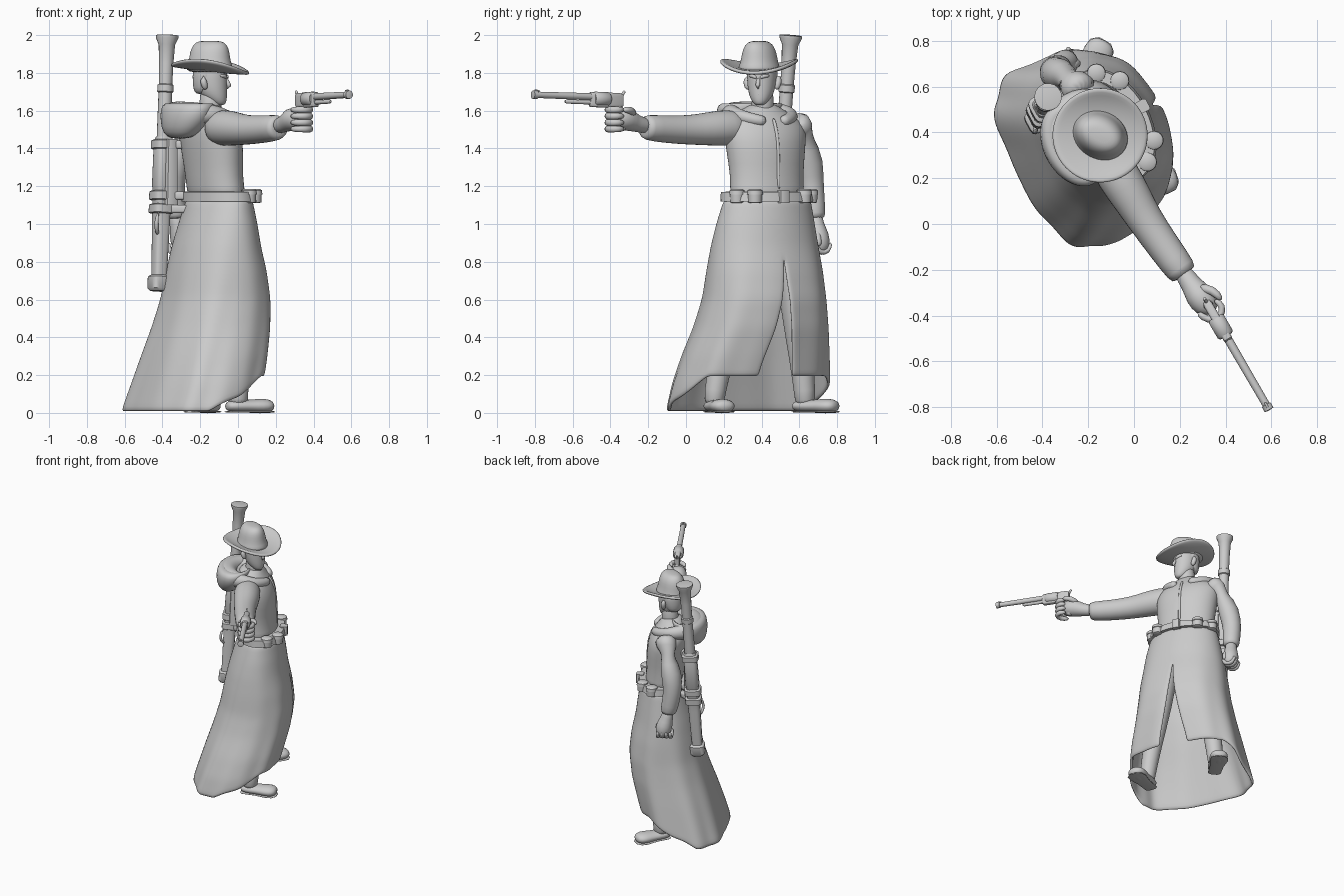
import bpy, bmesh, math
from math import sin, cos, pi, radians
from mathutils import Vector as V

if "Cube" in bpy.data.objects:
    bpy.data.objects.remove(bpy.data.objects["Cube"])

GREY = (0.6, 0.6, 0.6, 1)
mat = bpy.data.materials.new("Plain grey")
mat.use_nodes = True
mat.diffuse_color = GREY
mat.node_tree.nodes["Principled BSDF"].inputs["Base Color"].default_value = GREY


class Frame:
    """Local axes: s forward, t to the figure's left, z up."""
    def __init__(self, x, y, angle):
        self.o = V((x, y, 0))
        self.f = V((cos(angle), sin(angle), 0))
        self.l = V((-sin(angle), cos(angle), 0))

    def at(self, s, t, z):
        return self.o + self.f * s + self.l * t + V((0, 0, z))


body = Frame(-.14, .42, radians(28))
head = Frame(-.14, .40, radians(-12))


def finish(name, rings, soft=1, closed=True, caps=True, thick=0):
    """Skin a list of point rings into a shaded object."""
    bm = bmesh.new()
    vs = [[bm.verts.new(p) for p in ring] for ring in rings]
    n = len(vs[0])
    for a, b in zip(vs, vs[1:]):
        for i in range(n if closed else n - 1):
            j = (i + 1) % n
            bm.faces.new((a[i], a[j], b[j], b[i]))
    if caps:
        bm.faces.new(vs[0][::-1])
        bm.faces.new(vs[-1])
    bmesh.ops.remove_doubles(bm, verts=bm.verts, dist=.0005)
    bmesh.ops.recalc_face_normals(bm, faces=bm.faces)
    me = bpy.data.meshes.new(name)
    bm.to_mesh(me)
    bm.free()
    me.materials.append(mat)
    ob = bpy.data.objects.new(name, me)
    bpy.context.collection.objects.link(ob)
    bpy.ops.object.select_all(action='DESELECT')
    ob.select_set(True)
    bpy.context.view_layer.objects.active = ob
    if thick:
        m = ob.modifiers.new("thickness", 'SOLIDIFY')
        m.thickness, m.offset = thick, 0
    if soft:
        m = ob.modifiers.new("smooth", 'SUBSURF')
        m.levels = m.render_levels = soft
        bpy.ops.object.shade_smooth()
    else:
        bpy.ops.object.shade_smooth_by_angle(angle=radians(40))


def sp(v, power):
    return math.copysign(abs(v) ** (2 / power), v)


def tube(name, pts, soft=1, n=16, flat=1.0, power=2):
    """Loft along points (position, radius); flat scales the vertical radius."""
    ps = [V(p[:3]) for p in pts]
    rings = []
    for i, p in enumerate(ps):
        d = (ps[min(i + 1, len(ps) - 1)] - ps[max(i - 1, 0)]).normalized()
        ref = V((0, 0, 1)) if abs(d.z) < .9 else body.f
        u = d.cross(ref).normalized()
        w = u.cross(d)
        r = pts[i][3]
        rings.append([p + u * r * sp(cos(a), power) + w * r * flat * sp(sin(a), power)
                      for a in (2 * pi * (k + .5) / n for k in range(n))])
    finish(name, rings, soft)


def stack(name, frame, rows, soft=1, n=28):
    """Horizontal ellipses: z, s offset, t offset, depth, width."""
    finish(name, [[frame.at(s + a * cos(k * 2 * pi / n), t + b * sin(k * 2 * pi / n), z)
                   for k in range(n)] for z, s, t, a, b in rows], soft)


def lerp_rows(rows, z):
    for p, q in zip(rows, rows[1:]):
        if z >= q[0]:
            k = (z - p[0]) / (q[0] - p[0])
            return [a + (b - a) * k for a, b in zip(p, q)]
    return rows[-1]


# Upper body and neck
stack("coat_torso", body, [
    (1.08, .04, -.01, .14, .23), (1.2, .02, 0, .13, .205), (1.32, .01, 0, .138, .215),
    (1.44, 0, 0, .148, .232), (1.52, -.02, .01, .135, .235), (1.57, -.03, 0, .11, .18),
    (1.61, -.03, 0, .08, .11), (1.64, -.03, 0, .06, .06)])
tube("coat_placket", [(*body.at(s, 0, z), .009) for z, s in
     ((1.17, .153), (1.3, .146), (1.44, .143), (1.52, .115), (1.56, .09))])
tube("neck", [(*body.at(-.02, -.01, 1.55), .07), (*body.at(-.01, -.01, 1.64), .058),
              (*body.at(-.01, -.01, 1.74), .058)])

# Long flared skirt of the coat, split at the front
SKIRT = [(1.125, .04, -.01, .145, .24), (1, .03, -.015, .175, .268), (.88, .02, -.015, .2, .29),
         (.75, .02, -.015, .228, .308), (.6, .015, -.015, .25, .323), (.45, -.015, -.02, .263, .35),
         (.3, -.06, -.03, .268, .385), (.15, -.105, -.035, .27, .413), (0, -.145, -.03, .275, .432)]
rings = []
for i in range(25):
    ring = []
    for k in range(97):
        u = k / 96 * 2 - 1
        front = cos(pi - pi * abs(u))
        hem = .008 + .185 * min(1, max(0, (front + .2) / .85))
        z = 1.125 + (hem - 1.125) * i / 24
        gap = .15 * max(0, min(1, (.8 - z) / .55)) ** 1.3
        phi = pi + u * (pi - gap)
        _, s, t, a, b = lerp_rows(SKIRT, z)
        e = 2 + .9 * (1 - z)
        fold = 1 + .022 * max(0, 1 - z) * cos(9 * phi + 2 * (1 - z))
        ring.append(body.at(s + a * fold * sp(cos(phi), e), t + b * fold * sp(sin(phi), e), z))
    rings.append(ring)
finish("coat_skirt", rings, soft=1, closed=False, caps=False, thick=.02)

# Belt, buckle and pouches
stack("belt", body, [(1.118, .04, -.01, .14, .23), (1.12, .04, -.01, .175, .265),
                     (1.17, .035, -.01, .17, .26), (1.172, .04, -.01, .12, .19)], soft=0, n=40)
tube("belt_buckle", [(*body.at(.2, 0, 1.11), .028), (*body.at(.2, 0, 1.178), .028)],
     soft=0, n=12, power=5)
for i, (s, t) in enumerate(((.175, -.155), (.105, -.225), (.165, .145), (.09, .222))):
    tube(f"belt_pouch_{i + 1}", [(*body.at(s, t, z), r) for z, r in
         ((1.11, .025), (1.115, .036), (1.155, .038), (1.157, .042), (1.178, .04), (1.186, .028))], soft=0)

# Legs and boots
for side, hip, ankle, toe in (("right", (.05, -.11), (.0, .15), (.165, .205)),
                              ("left", (.03, .11), (-.225, .63), (-.15, .76))):
    h, an, to = body.at(*hip, 1.05), V((*ankle, .1)), V((*toe, .03))
    tube(side + "_leg", [(*h, .1), (*h.lerp(an, .5), .085), (*h.lerp(an, .8), .065),
                         (*an, .058), (an.x, an.y, .03, .052)])
    d = (to - an)
    d.z = 0
    d = d.normalized() * .165
    heel = V((an.x, an.y, .036)) - d * .3
    tube(side + "_boot", [(*(heel + d * k), r) for k, r in
         ((-.1, .03), (0, .048), (.3, .058), (.7, .056), (1.05, .068), (1.35, .062), (1.5, .03))], flat=.6)
    tube(side + "_boot_sole", [(*(heel + d * k + V((0, 0, -.03))), r) for k, r in
         ((-.1, .03), (0, .047), (.6, .05), (1.1, .066), (1.35, .06), (1.5, .03))], soft=0, flat=.1)

# Sleeves
tube("right_sleeve", [(-.13, .31, 1.51, .085), (-.075, .22, 1.51, .1), (0, .1, 1.503, .088),
     (.04, .03, 1.498, .08), (.13, -.1, 1.5, .074), (.215, -.215, 1.512, .07), (.22, -.222, 1.512, .052)])
tube("left_sleeve", [(-.22, .56, 1.55, .07), (-.255, .615, 1.51, .09), (-.31, .645, 1.4, .08),
     (-.35, .66, 1.25, .07), (-.345, .67, 1.15, .064), (-.325, .682, 1.035, .06), (-.325, .682, 1.03, .045)])

# Hands
tube("right_hand", [(.2, -.19, 1.515, .045), (.25, -.265, 1.53, .042), (.28, -.305, 1.555, .065),
                    (.32, -.36, 1.56, .06), (.34, -.39, 1.56, .03)])
tube("left_hand", [(-.327, .68, 1.06, .042), (-.32, .688, 1.0, .04), (-.305, .7, .94, .06),
                   (-.295, .708, .88, .058), (-.29, .71, .84, .03)])
for i in range(4):
    z = 1.605 - .034 * i
    tube(f"right_finger_{i + 1}", [(.275, -.385, z, .016), (.325, -.425, z, .019), (.38, -.41, z, .02),
         (.39, -.355, z, .019), (.35, -.33, z, .014)], n=8)
    c = V((-.305, .7, .865)) + body.f * (.045 - .03 * i)
    tube(f"left_finger_{i + 1}", [(*(c + body.l * y + V((0, 0, z))), .018) for y, z in
         ((.05, .04), (.04, -.015), (-.02, -.02), (-.045, .03))], n=8)
tube("right_thumb", [(.28, -.28, 1.575, .025), (.345, -.285, 1.605, .022), (.385, -.335, 1.605, .016)], n=8)
tube("left_thumb", [(-.28, .69, .97, .02), (-.25, .70, .92, .022), (-.245, .705, .88, .015)], n=8)

# Revolver
aim = V((.5, -.86, .03)).normalized()
base = V((.345, -.39, 1.67))


def along(rows, drop=0):
    return [(*(base + aim * k - V((0, 0, drop))), r) for k, r in rows]


tube("pistol_barrel", along(((-.02, .02), (.46, .017), (.462, .022), (.487, .022), (.489, .01))), soft=0)
tube("pistol_cylinder", along(((.02, .03), (.03, .038), (.105, .038), (.115, .03)), .01), soft=0)
tube("pistol_frame", along(((-.06, .016), (-.04, .02), (.13, .02), (.14, .014)), .015), soft=0, flat=2, power=5)
tube("pistol_loading_rod", along(((.1, .012), (.28, .011), (.29, .006)), .03), soft=0)
tube("pistol_hammer", [(*(base - aim * .05), .01), (*(base - aim * .075 + V((0, 0, .035))), .007)], soft=0)
tube("pistol_sight", along(((.45, .005), (.475, .005)), -.022), soft=0)
tube("pistol_grip", [(*(base - aim * .03 - V((0, 0, .02))), .022), (*(base - aim * .05 - V((0, 0, .1))), .024),
                     (*(base - aim * .07 - V((0, 0, .18))), .03)])

# Hood gathered around the neck, with its collar meeting at the chest
hood = []
for i in range(17):
    a = radians(-165 + 330 * i / 16)
    back = (1 + cos(a)) / 2
    hood.append((*body.at(-.05 - .15 * cos(a), .165 * sin(a), 1.6 - .02 * back ** 2 - .06 * (1 - back) ** 2),
                 .03 + .04 * back ** 1.5))
tube("hood_roll", hood)
stack("hood_drape", body, [(1.45, -.19, 0, .04, .07), (1.48, -.185, 0, .085, .13), (1.55, -.16, -.01, .12, .18),
                           (1.61, -.15, -.01, .125, .195), (1.645, -.14, -.01, .115, .18),
                           (1.635, -.12, 0, .08, .12), (1.6, -.1, 0, .05, .08)])

# Head and face
stack("head", head, [(1.628, .045, 0, .02, .02), (1.64, .042, 0, .036, .036), (1.67, .018, 0, .065, .058),
                     (1.71, .004, 0, .08, .071), (1.76, -.003, 0, .087, .077), (1.82, -.005, 0, .09, .08),
                     (1.87, -.005, 0, .075, .065)])
stack("hair", head, [(1.685, -.055, 0, .03, .045), (1.72, -.04, 0, .06, .066), (1.78, -.027, 0, .074, .083),
                     (1.86, -.02, 0, .08, .084)])
tube("nose", [(*head.at(s, 0, z), r) for s, z, r in
     ((.076, 1.775, .01), (.09, 1.745, .013), (.098, 1.728, .016), (.082, 1.715, .012))], n=8)
tube("mouth", [(*head.at(s, t, 1.69), .008) for s, t in ((.066, -.025), (.082, 0), (.066, .025))], n=8)
for side, m in (("left", 1), ("right", -1)):
    tube(side + "_brow", [(*head.at(.083, m * .008, 1.772), .01), (*head.at(.077, m * .03, 1.785), .012),
                          (*head.at(.055, m * .056, 1.784), .008)], n=8)
    tube(side + "_ear", [(*head.at(-.015, m * .076, 1.71), .012), (*head.at(-.022, m * .084, 1.74), .02),
                         (*head.at(-.028, m * .088, 1.768), .018), (*head.at(-.026, m * .08, 1.785), .01)], n=10)

# Wide hat with side-curled brim
hat = Frame(-.148, .387, radians(-28))
curl = Frame(-.148, .387, radians(-8))
brim = []
for r in (.3, .5, .7, .87, 1):
    brim.append([curl.at(.21 * r * cos(a), .208 * r * sin(a),
                         1.812 + .05 * (r * sin(a)) ** 2 * r - .022 * r * cos(a) + .008 * r)
                 for a in (2 * pi * k / 32 for k in range(32))])
finish("hat_brim", brim, caps=False, thick=.02)
stack("hat_crown", hat, [(1.8, 0, 0, .135, .115), (1.83, 0, 0, .125, .105), (1.86, -.002, 0, .116, .094),
                         (1.91, -.002, 0, .11, .085), (1.94, 0, 0, .1, .072), (1.962, 0, 0, .082, .052),
                         (1.97, 0, 0, .05, .025)])

# Long gun slung on the back
top, butt = V((-.375, .555, 2.0)), V((-.42, .45, .645))


def gun(name, rows, **kw):
    tube(name, [(*top.lerp(butt, (2 - z) / 1.355), r) for z, r in rows], soft=0, **kw)


gun("rifle_barrel", ((2.0, .05), (1.998, .06), (1.985, .06), (1.95, .044), (1.85, .038), (1.74, .036),
                     (1.735, .043), (1.7, .043), (1.695, .036), (1.4, .038)))
gun("rifle_body", ((1.46, .038), (1.44, .046), (1.2, .048), (1.19, .044), (1.0, .042), (.72, .036)), power=3.5)
gun("rifle_butt", ((.73, .04), (.72, .052), (.66, .052), (.645, .04)), power=4)
for i, z in enumerate((1.42, 1.15, 1.08)):
    gun(f"rifle_band_{i + 1}", ((z + .025, .05), (z + .02, .058), (z - .02, .058), (z - .025, .05)), power=4)
    c = top.lerp(butt, (2 - z) / 1.355)
    tube(f"sling_strap_{i + 1}", [(*c, .022), (*body.at(-.06, .05, z), .022)], soft=0, power=4)
tube("rifle_receiver", [(-.355, .48, 1.45, .03), (-.36, .47, 1.1, .035)], soft=0, n=12, power=5)
tube("rifle_trigger_guard", [(-.41, .44, 1.08, .012), (-.43, .40, 1.05, .012), (-.435, .40, .97, .012),
                             (-.42, .45, .94, .012)], n=8)
